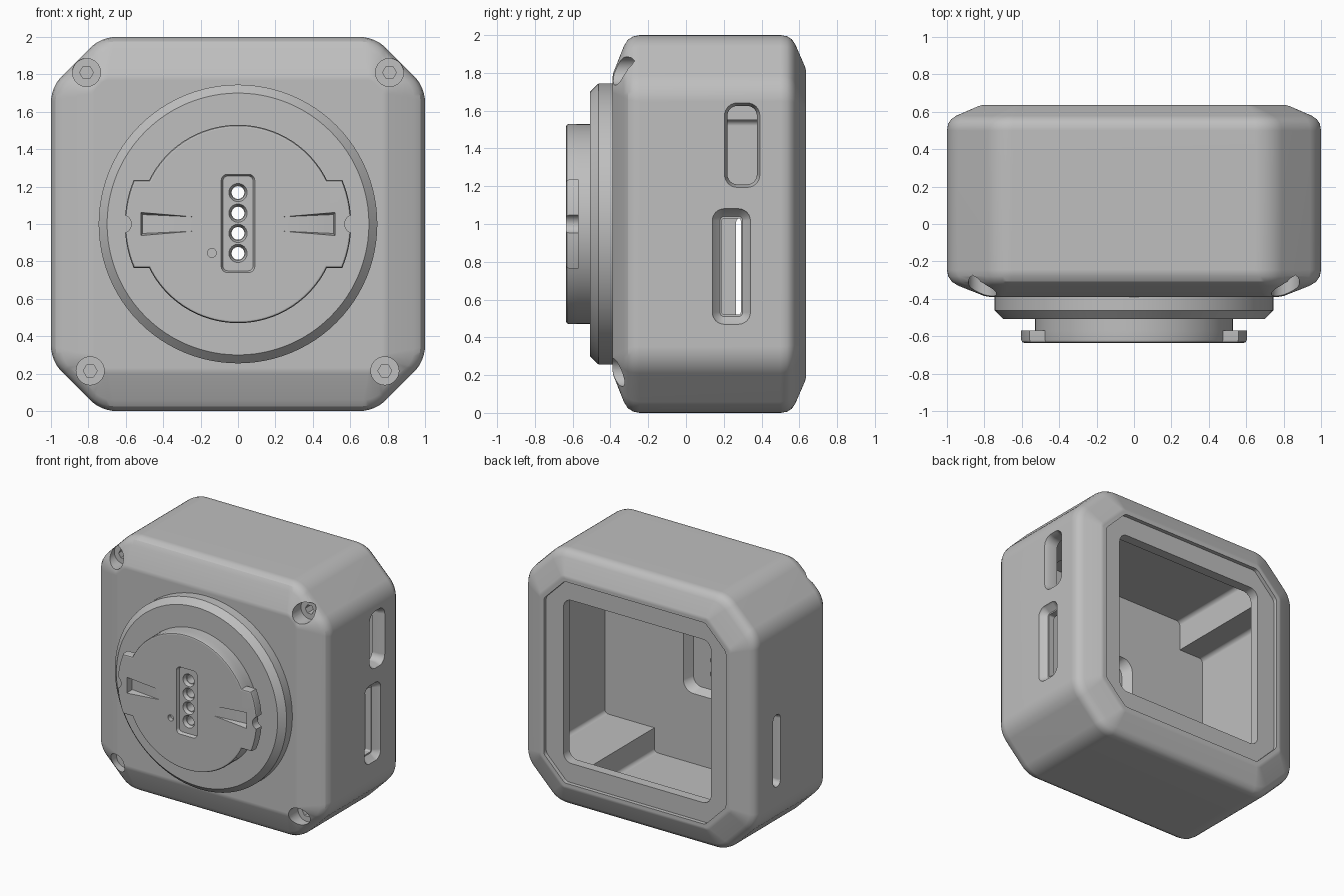
import bpy, bmesh
from math import sin, cos, tan, asin, pi, tau, radians
from mathutils import Vector

if "Cube" in bpy.data.objects:
    bpy.data.objects.remove(bpy.data.objects["Cube"])

grey = bpy.data.materials.new("plain grey")
grey.use_nodes = True
grey.diffuse_color = (0.52, 0.52, 0.52, 1)
grey.node_tree.nodes["Principled BSDF"].inputs["Base Color"].default_value = grey.diffuse_color


# Outlines in 2D
def fillet(corners, r, n=6):
    pts, corners = [], [Vector(c) for c in corners]
    for i, p in enumerate(corners):
        a = (corners[i - 1] - p).normalized()
        b = (corners[(i + 1) % len(corners)] - p).normalized()
        h = a.angle(b) / 2
        mid = p + (a + b).normalized() * r / sin(h)
        d0, d1 = p + a * r / tan(h) - mid, p + b * r / tan(h) - mid
        pts += [mid + d0.lerp(d1, k / n).normalized() * r for k in range(n + 1)]
    return pts


def rect(u0, u1, v0, v1, r=0.03):
    return fillet([(u0, v0), (u1, v0), (u1, v1), (u0, v1)], r)


def octagon(inset, chamfer):
    s = 1 - inset
    k = s - chamfer
    return fillet([(k, -s), (s, -k), (s, k), (k, s), (-k, s), (-s, k), (-s, -k), (-k, -s)],
                  max(0.2 - inset, 0.05))


def circle(r, n=96, u=0, v=0):
    return [Vector((u + r * cos(tau * i / n), v + r * sin(tau * i / n))) for i in range(n)]


def arc(r, a, b, n):
    return [Vector((r * cos(a + (b - a) * i / n), r * sin(a + (b - a) * i / n))) for i in range(n + 1)]


# Closed solid through stacked outlines; along "y" (u = x, v = height from centre) or "x" (u = y, v = z)
def loft(name, layers, axis="y"):
    bm = bmesh.new()
    rings = []
    for d, pts in layers:
        rings.append([bm.verts.new((p[0], d, 1 + p[1]) if axis == "y" else (d, p[0], p[1])) for p in pts])
    n = len(rings[0])
    for a, b in zip(rings, rings[1:]):
        for i in range(n):
            bm.faces.new((a[i], a[(i + 1) % n], b[(i + 1) % n], b[i]))
    bm.faces.new(rings[0])
    bm.faces.new(rings[-1])
    bmesh.ops.recalc_face_normals(bm, faces=bm.faces)
    me = bpy.data.meshes.new(name)
    bm.to_mesh(me)
    bm.free()
    me.materials.append(grey)
    ob = bpy.data.objects.new(name, me)
    bpy.context.collection.objects.link(ob)
    return ob


def cut(layers, *targets, axis="y"):
    tool = loft("cutter", layers, axis)
    tool.hide_render = True
    for ob in targets:
        mod = ob.modifiers.new("cut", "BOOLEAN")
        mod.operation, mod.solver, mod.object = "DIFFERENCE", "EXACT", tool
        bpy.context.view_layer.objects.active = ob
        bpy.ops.object.modifier_apply(modifier=mod.name)
    bpy.data.objects.remove(tool)


def prism(pts, a, b):
    return [(a, pts), (b, pts)]


# Housing shell; the front bevel narrows at the corners, the back one does not
front = [(0.23, -0.39), (0.2, -0.385), (0.06, -0.33), (0.025, -0.308), (0.007, -0.28), (0, -0.245)]
back = [(0, 0.5), (0.006, 0.535), (0.022, 0.56), (0.05, 0.579), (0.165, 0.629), (0.185, 0.635)]
body = loft("housing", [(y, octagon(d, 0.268 - 0.92 * d)) for d, y in front]
            + [(y, octagon(d, 0.268 - 0.4 * d)) for d, y in back])

# Inner cavity, leaving corner blocks and a low inner shelf
for x0, x1, z0, z1 in [(-0.66, 0.66, -0.1, 0.78), (-0.66, 0.47, -0.86, 0.1),
                       (-0.87, 0.1, -0.67, 0.55), (-0.1, 0.9, -0.67, 0.68)]:
    cut(prism(rect(x0, x1, z0, z1), -0.28, 0.53), body)

# Rear window with its shallow seat
cut(prism(octagon(0.21, 0.18), 0.605, 0.7), body)
cut(prism(rect(-0.64, 0.64, -0.64, 0.64, 0.07), 0.5, 0.7), body)

# Pocket behind the contacts
cut([(-0.35, rect(-0.18, 0.18, -0.28, 0.26, 0.07)), (-0.26, rect(-0.23, 0.23, -0.32, 0.3, 0.09))], body)

# Corner screw holes with hexagonal sockets
for x, z in [(-0.81, 0.81), (0.81, 0.81), (-0.79, -0.785), (0.785, -0.785)]:
    cut(prism(circle(0.075, 32, x, z), -0.5, -0.27), body)
    cut(prism(circle(0.037, 6, x, z), -0.4, -0.15), body)


# Side openings
def side_rect(grow, y0, y1, z0, z1, r):
    return rect(y0 - grow, y1 + grow, z0 - grow, z1 + grow, r + grow)


port = (0.22, 0.375, 1.21, 1.625, 0.05)
cut([(1.01, side_rect(0.02, *port)), (0.96, side_rect(0, *port)), (0.8, side_rect(0, *port))], body, axis="x")
slot = (0.19, 0.29, 0.52, 1.03, 0.012)
cut([(1.01, side_rect(0.055, *slot)), (0.985, side_rect(0.045, *slot)), (0.95, side_rect(0.01, *slot))],
    body, axis="x")
cut(prism(side_rect(0, *slot), 0.7, 1.1), body, axis="x")
far_slot = (0.265, 0.34, 0.49, 1.04, 0.035)
cut([(-1.01, side_rect(0.012, *far_slot)), (-0.98, side_rect(0, *far_slot)),
     (-0.7, side_rect(0, *far_slot))], body, axis="x")

# Round mounting disc and its neck
disc = loft("mounting_disc", [(y, circle(r)) for r, y in
            [(0.745, -0.38), (0.745, -0.462), (0.7, -0.508), (0.53, -0.508), (0.53, -0.58)]])


# Locking plate: a disc with two wider wings and a rounded front edge
def winged(inset):
    wing, core, half = 0.605 - inset, 0.53 - inset, 0.235 - inset
    a, b = asin(half / wing), asin(half / core)
    pts = []
    for turn in (0, pi):
        pts += arc(wing, turn - a, turn + a, 20) + arc(core, turn + b, turn + pi - b, 48)
    return pts


plate = loft("locking_plate", [(-0.635, winged(0.015)), (-0.631, winged(0.005)),
                               (-0.62, winged(0)), (-0.57, winged(0))])
for x in (-0.62, 0.62):
    cut(prism(circle(0.05, 24, x, 0), -0.7, -0.5), plate)

# Ramped wedge recesses, deepest at the outer end
for s in (-1, 1):
    top = [(s * 0.52, -0.062), (s * 0.235, -0.038), (s * 0.235, 0.038), (s * 0.52, 0.062)]
    low = [(s * 0.51, -0.052), (s * 0.5, -0.05), (s * 0.5, 0.05), (s * 0.51, 0.052)]
    cut([(-0.6355, top), (-0.585, low)], plate)

# Contact strip, contact holes and locating dimple
cut([(-0.64, rect(-0.092, 0.092, -0.262, 0.268, 0.035)),
     (-0.612, rect(-0.08, 0.08, -0.25, 0.256, 0.025))], plate)
for z in (-0.157, -0.05, 0.058, 0.168):
    cut([(-0.62, circle(0.052, 32, 0, z)), (-0.585, circle(0.038, 32, 0, z))], plate)
    cut(prism(circle(0.034, 32, 0, z), -0.7, -0.2), plate, disc, body)
cut(prism(circle(0.024, 24, -0.14, -0.155), -0.7, -0.6), plate)

# Smooth shading that keeps the flats flat
for ob in (body, disc, plate):
    bpy.ops.object.select_all(action="DESELECT")
    ob.select_set(True)
    bpy.context.view_layer.objects.active = ob
    bpy.ops.object.shade_smooth_by_angle(angle=radians(25))
    mod = ob.modifiers.new("flat faces", "WEIGHTED_NORMAL")
    mod.keep_sharp = True
